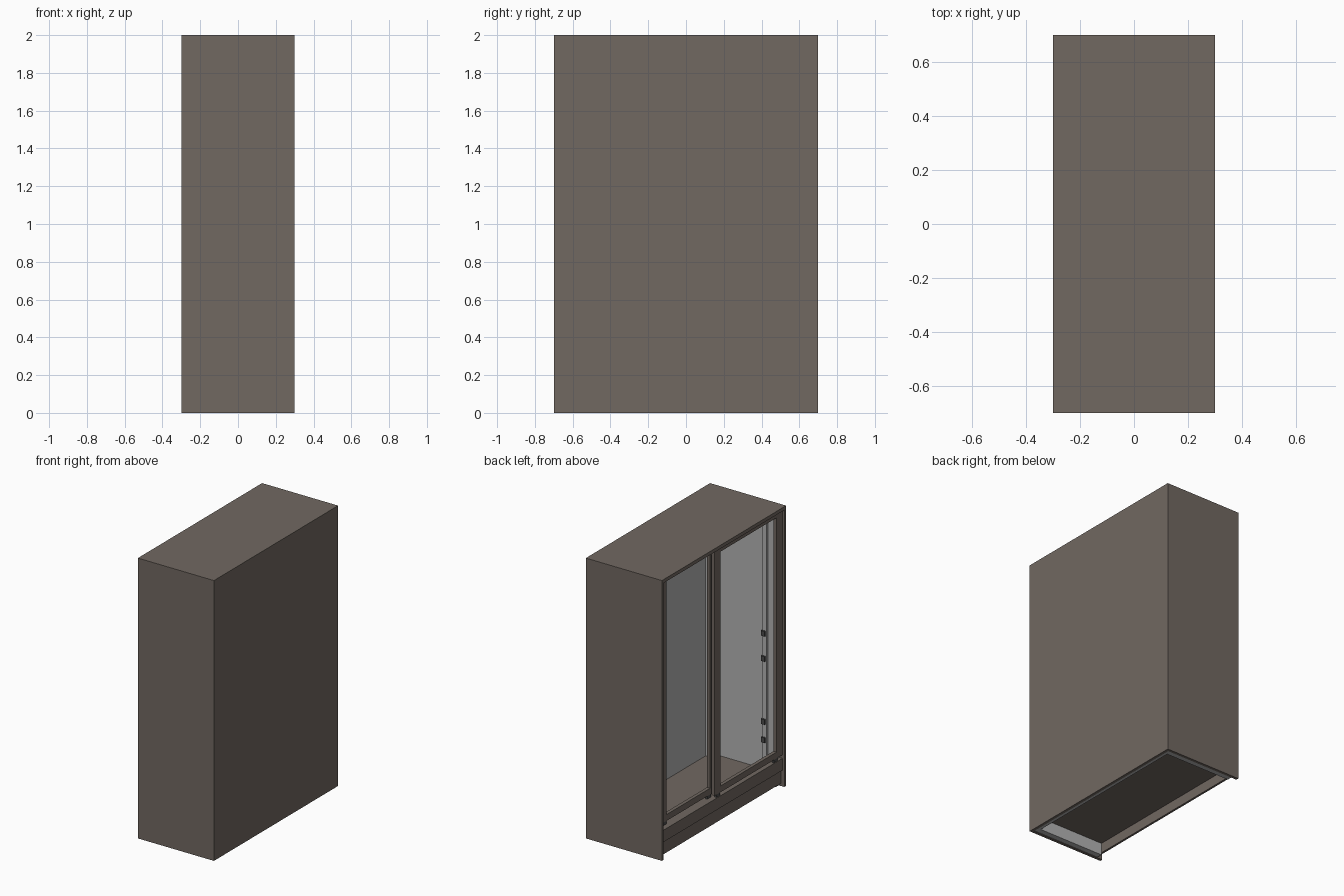
import bpy

if "Cube" in bpy.data.objects:
    bpy.data.objects.remove(bpy.data.objects["Cube"])

def material(name, rgb):
    m = bpy.data.materials.new(name)
    m.diffuse_color = (*rgb, 1)
    m.use_nodes = True
    m.node_tree.nodes["Principled BSDF"].inputs["Base Color"].default_value = m.diffuse_color
    return m

BROWN = material("taupe brown", (0.165, 0.138, 0.120))
GREY = material("light grey", (0.45, 0.45, 0.45))
DARK = material("dark grey", (0.07, 0.07, 0.07))

def box(name, x, y, z, mat):
    """Box from (min, max) ranges on each axis."""
    (x0, x1), (y0, y1), (z0, z1) = [sorted(r) for r in (x, y, z)]
    v = [(a, b, c) for a in (x0, x1) for b in (y0, y1) for c in (z0, z1)]
    f = [(0, 1, 3, 2), (4, 6, 7, 5), (0, 4, 5, 1), (2, 3, 7, 6), (0, 2, 6, 4), (1, 5, 7, 3)]
    me = bpy.data.meshes.new(name)
    me.from_pydata(v, [], f)
    me.materials.append(mat)
    ob = bpy.data.objects.new(name, me)
    bpy.context.collection.objects.link(ob)
    return ob

# outer shell
box("back_panel", (0.28, 0.3), (-0.7, 0.7), (0, 2), BROWN)
box("top_panel", (-0.3, 0.28), (-0.7, 0.7), (1.975, 2), BROWN)
for s, side in ((-1, "near"), (1, "far")):
    box(side + "_side_panel", (-0.3, 0.28), (s * 0.7, s * 0.68), (0, 1.975), BROWN)
    # inner lining and shelf uprights
    box(side + "_side_lining", (-0.26, 0.28), (s * 0.68, s * 0.64), (0.004, 1.975), GREY)
    box(side + "_rear_upright", (0.2, 0.255), (s * 0.64, s * 0.585), (0.11, 1.96), GREY)
    box(side + "_front_upright", (-0.2, -0.165), (s * 0.64, s * 0.62), (0.11, 1.96), GREY)
    for i, z in enumerate((1.09, 0.91, 0.46, 0.33)):
        box(f"{side}_shelf_clip_{i}", (-0.195, -0.165), (s * 0.62, s * 0.608), (z - 0.018, z + 0.018), DARK)
box("back_lining", (0.255, 0.28), (-0.64, 0.64), (0.004, 1.975), GREY)
box("ceiling_lining", (-0.2, 0.255), (-0.64, 0.64), (1.96, 1.975), GREY)

# floor, plinth and lower front panel
box("floor", (-0.26, 0.255), (-0.64, 0.64), (0.09, 0.11), BROWN)
box("plinth", (-0.275, -0.26), (-0.68, 0.68), (0.02, 0.115), BROWN)
box("lower_front_panel", (-0.285, -0.215), (-0.68, 0.68), (0.115, 0.2), BROWN)

def sliding_door(name, x, y0, y1, z0=0.225, z1=1.972, w=0.065):
    """Open frame: two stiles, two rails and rollers below."""
    box(name + "_stile_a", x, (y0, y0 + w), (z0, z1), BROWN)
    box(name + "_stile_b", x, (y1 - w, y1), (z0, z1), BROWN)
    box(name + "_bottom_rail", x, (y0 + w, y1 - w), (z0, z0 + 0.045), BROWN)
    box(name + "_top_rail", x, (y0 + w, y1 - w), (z1 - 0.03, z1), BROWN)
    for i, y in enumerate((y0 + 0.07, y1 - 0.05)):
        box(f"{name}_roller_{i}", (x[0] + 0.005, x[1] - 0.005), (y - 0.02, y + 0.02), (0.2, z0), DARK)

sliding_door("front_door", (-0.285, -0.26), -0.68, 0.085)
sliding_door("rear_door", (-0.25, -0.225), 0.02, 0.64)
